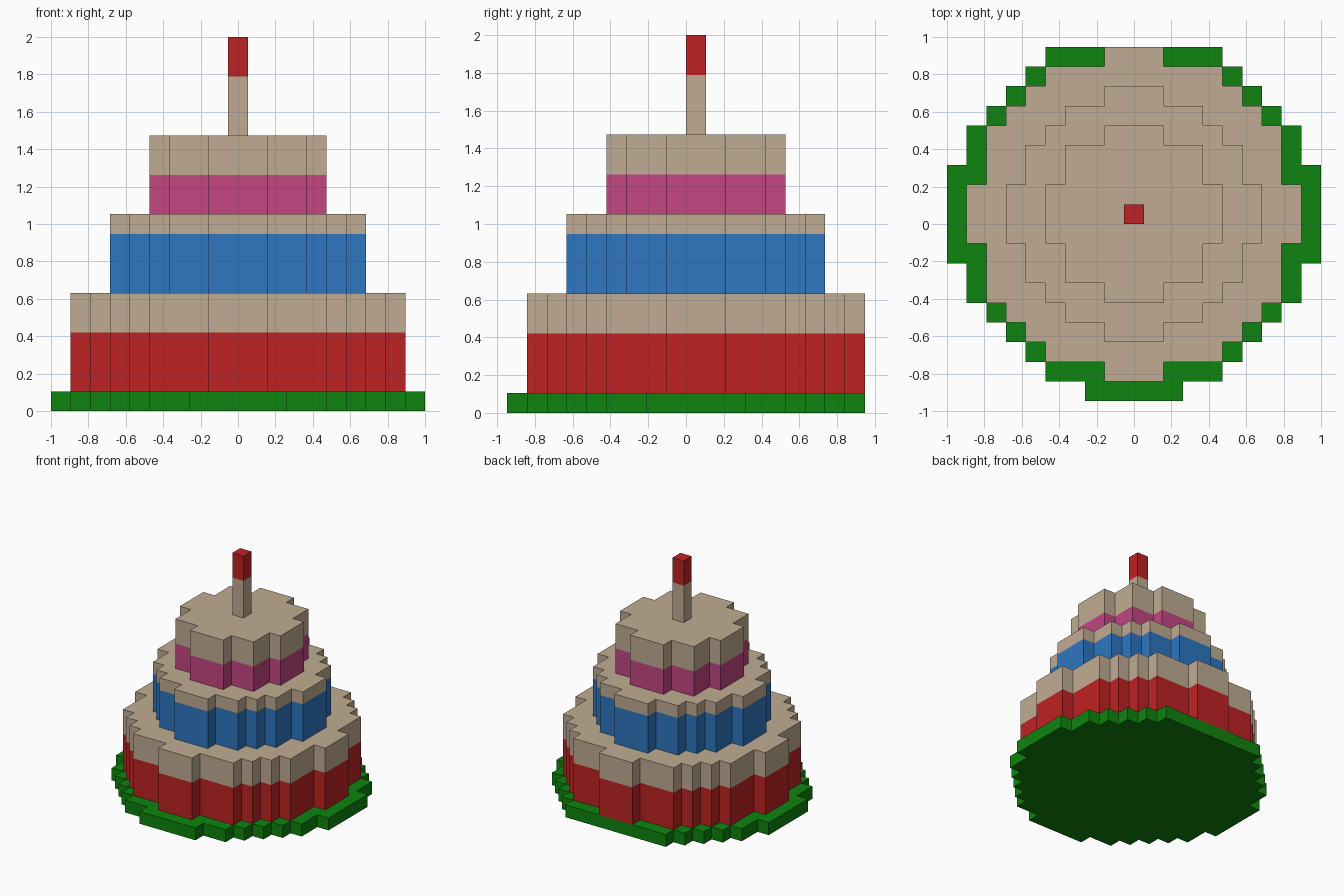
import bpy
import bmesh

if "Cube" in bpy.data.objects:
    bpy.data.objects.remove(bpy.data.objects["Cube"], do_unlink=True)

U = 2 / 19          # one block
CENTRE_Y = 0.5      # round tiers are centred half a block back


def make_material(name, rgb):
    linear = [((c / 255 + 0.055) / 1.055) ** 2.4 if c > 10 else c / 255 / 12.92 for c in rgb]
    mat = bpy.data.materials.new(name)
    mat.use_nodes = True
    mat.diffuse_color = (*linear, 1)
    bsdf = next(n for n in mat.node_tree.nodes if n.type == "BSDF_PRINCIPLED")
    bsdf.inputs["Base Color"].default_value = (*linear, 1)
    return mat


GREEN = make_material("plate green", (14, 132, 14))
RED = make_material("red", (190, 34, 35))
BLUE = make_material("blue", (46, 118, 193))
PINK = make_material("pink", (194, 70, 130))
TAN = make_material("icing tan", (192, 172, 146))


def stepped_outline(steps, back_limit):
    """Mirror one quarter of a staircase into a full counter-clockwise outline."""
    quarter = [steps[0]]
    for (x, y), (_, last_y) in zip(steps[1:], steps):
        quarter += [(x, last_y), (x, y)]
    back = [(x, min(y, back_limit)) for x, y in quarter]
    points = back + [(-x, y) for x, y in reversed(back)]
    points += [(-x, -y) for x, y in quarter] + [(x, -y) for x, y in reversed(quarter)]
    return list(dict.fromkeys(points))


def make_tier(name, steps, base, bands, back_limit=100):
    """Closed stepped prism; bands lists (top height, material) from the bottom up."""
    outline = stepped_outline(steps, back_limit)
    heights = [base] + [top for top, _ in bands]
    bm = bmesh.new()
    rings = [[bm.verts.new((x * U, (y + CENTRE_Y) * U, z * U)) for x, y in outline]
             for z in heights]
    bm.faces.new(rings[0][::-1])
    n = len(outline)
    for band, (low, high) in enumerate(zip(rings, rings[1:])):
        for i in range(n):
            j = (i + 1) % n
            bm.faces.new((low[i], low[j], high[j], high[i])).material_index = band
    bm.faces.new(rings[-1]).material_index = len(bands) - 1
    mesh = bpy.data.meshes.new(name)
    bm.to_mesh(mesh)
    bm.free()
    for _, mat in bands:
        mesh.materials.append(mat)
    obj = bpy.data.objects.new(name, mesh)
    bpy.context.collection.objects.link(obj)
    return obj


# Serving plate, cut flat at the back
make_tier("plate", [(9.5, 2.5), (8.5, 4.5), (7.5, 5.5), (6.5, 6.5), (5.5, 7.5),
                    (4.5, 8.5), (2.5, 9.5)], 0, [(1, GREEN)], back_limit=8.5)

# Three cake tiers with icing on top
make_tier("bottom_tier", [(8.5, 1.5), (7.5, 4.5), (6.5, 5.5), (5.5, 6.5),
                          (4.5, 7.5), (1.5, 8.5)], 1, [(4, RED), (6, TAN)])
make_tier("middle_tier", [(6.5, 1.5), (5.5, 3.5), (4.5, 4.5), (3.5, 5.5),
                          (1.5, 6.5)], 6, [(9, BLUE), (10, TAN)])
make_tier("top_tier", [(4.5, 1.5), (3.5, 3.5), (1.5, 4.5)], 10, [(12, PINK), (14, TAN)])

# Candle with its red flame
make_tier("candle", [(0.5, 0.5)], 14, [(17, TAN), (19, RED)])
